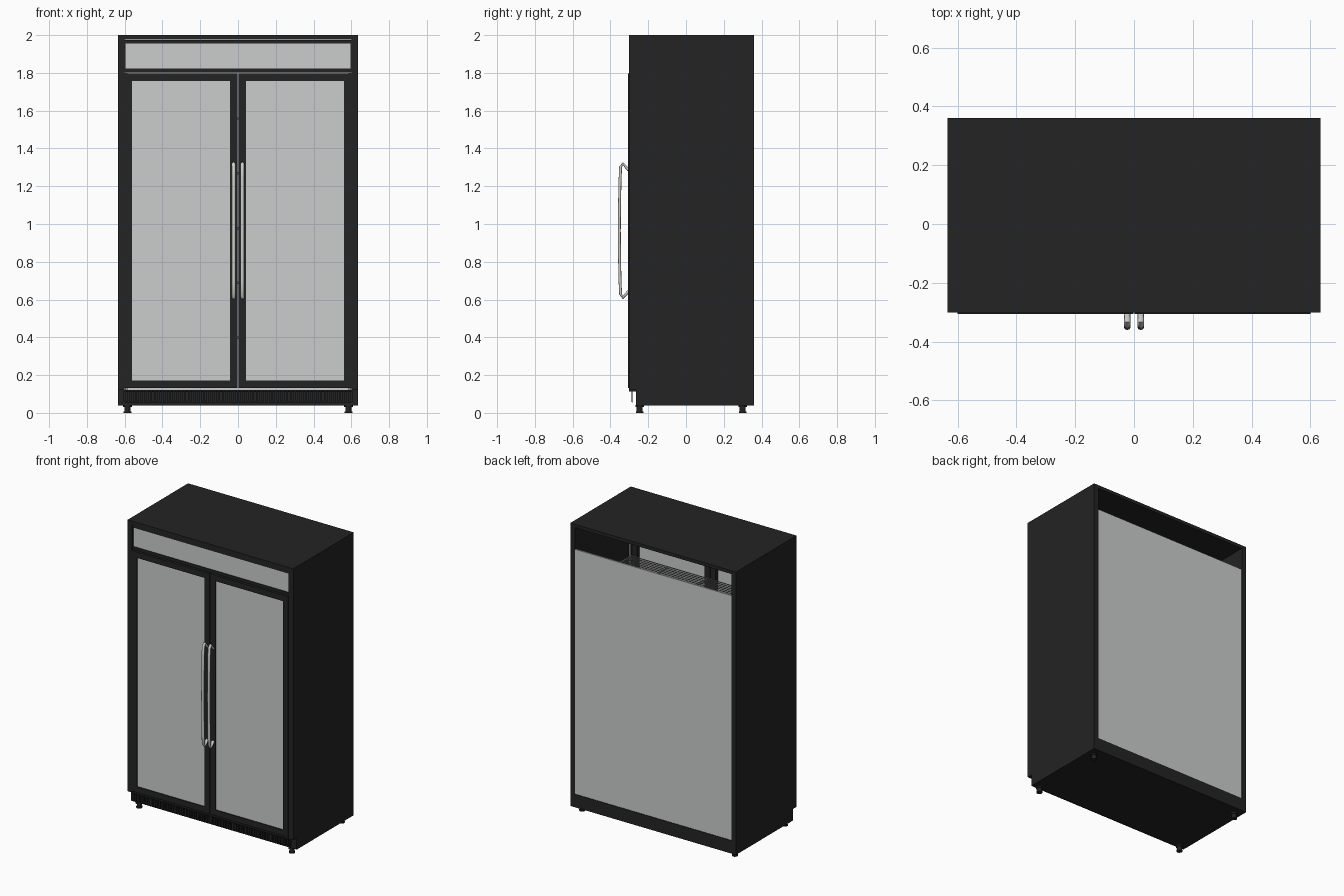
import bpy, bmesh, math
from mathutils import Vector, Matrix

if "Cube" in bpy.data.objects:
    bpy.data.objects.remove(bpy.data.objects["Cube"])


def material(name, r, g, b):
    m = bpy.data.materials.new(name)
    m.diffuse_color = (r, g, b, 1)
    m.use_nodes = True
    m.node_tree.nodes["Principled BSDF"].inputs["Base Color"].default_value = m.diffuse_color
    return m


BLACK = material("black_paint", 0.017, 0.017, 0.017)
GREY = material("pale_grey_panel", 0.6, 0.61, 0.605)
STEEL = material("brushed_steel", 0.6, 0.6, 0.58)
WIRE = material("shelf_wire", 0.3, 0.3, 0.3)


def boxes(name, spans, mat):
    """One object made from boxes given as (x0, x1, y0, y1, z0, z1)."""
    bm = bmesh.new()
    for x0, x1, y0, y1, z0, z1 in spans:
        mtx = (Matrix.Translation(((x0 + x1) / 2, (y0 + y1) / 2, (z0 + z1) / 2))
               @ Matrix.Diagonal((x1 - x0, y1 - y0, z1 - z0, 1)))
        bmesh.ops.create_cube(bm, size=1, matrix=mtx)
    return finish(name, bm, mat)


def finish(name, bm, mat):
    me = bpy.data.meshes.new(name)
    bm.to_mesh(me)
    bm.free()
    ob = bpy.data.objects.new(name, me)
    bpy.context.collection.objects.link(ob)
    me.materials.append(mat)
    return ob


def frame(x0, x1, y0, y1, z0, z1, w, h):
    """Four bars around a rectangular opening: side width w, rail height h."""
    return [(x0, x0 + w, y0, y1, z0, z1), (x1 - w, x1, y0, y1, z0, z1),
            (x0 + w, x1 - w, y0, y1, z0, z0 + h),
            (x0 + w, x1 - w, y0, y1, z1 - h, z1)]


W, IN = 0.635, 0.60          # outer and inner half width
FRONT, BACK = -0.302, 0.36

# Cabinet shell and base
boxes("cabinet_sides", [(-W, -IN, FRONT, BACK, 0.12, 2.0),
                        (IN, W, FRONT, BACK, 0.12, 2.0)], BLACK)
boxes("cabinet_top", [(-IN, IN, FRONT, BACK, 1.977, 2.0)], BLACK)
boxes("cabinet_base", [(-W, W, -0.264, BACK, 0.04, 0.12)], BLACK)
boxes("floor_lip", [(-IN, IN, FRONT, -0.264, 0.114, 0.12)], BLACK)
boxes("back_sill", [(-IN, IN, 0.35, BACK, 0.12, 0.13)], BLACK)
boxes("back_panel", [(-IN, IN, 0.346, 0.356, 0.12, 1.825)], GREY)

# Header with sign panel
boxes("header_frame", frame(-IN, IN, -0.298, -0.27, 1.803, 1.975, 0.004, 0.02), BLACK)
boxes("header_sign", [(-0.597, 0.597, -0.292, -0.284, 1.82, 1.957)], GREY)

# Two glass doors
for side, x0, x1 in (("left", -IN, -0.002), ("right", 0.002, IN)):
    boxes(side + "_door_frame",
          frame(x0, x1, -0.307, -0.265, 0.132, 1.798, 0.04, 0.04), BLACK)
    boxes(side + "_door_glass",
          [(x0 + 0.038, x1 - 0.038, -0.300, -0.292, 0.17, 1.76)], GREY)

# Bowed tube handles
profile = [(-0.304, 1.285), (-0.318, 1.302), (-0.334, 1.320), (-0.346, 1.302),
           (-0.349, 1.24), (-0.352, 1.10), (-0.353, 0.965)]
profile += [(y, 1.93 - z) for y, z in reversed(profile[:-1])]
for side, x in (("left", -0.023), ("right", 0.023)):
    bm = bmesh.new()
    rings, n = [], 12
    for i, (y, z) in enumerate(profile):
        a = Vector(profile[max(i - 1, 0)])
        b = Vector(profile[min(i + 1, len(profile) - 1)])
        t = (b - a).normalized()
        ring = []
        for k in range(n):
            ang = 2 * math.pi * k / n
            u, v = 0.0105 * math.cos(ang), 0.0075 * math.sin(ang)
            ring.append(bm.verts.new((x + u, y - t.y * v, z + t.x * v)))
        rings.append(ring)
    for r, s in zip(rings, rings[1:]):
        for k in range(n):
            bm.faces.new((r[k], r[(k + 1) % n], s[(k + 1) % n], s[k]))
    bm.faces.new(rings[0])
    bm.faces.new(rings[-1])
    bmesh.ops.recalc_face_normals(bm, faces=bm.faces)
    ob = finish(side + "_handle", bm, STEEL)
    bpy.context.view_layer.objects.active = ob
    ob.select_set(True)
    bpy.ops.object.shade_smooth_by_angle(angle=math.radians(50))
    ob.select_set(False)

# Kick grille: upright slats between two rails
slats = [(-IN + i * 0.02 - 0.006, -IN + i * 0.02 + 0.006, -0.289, -0.284, 0.058, 0.116)
         for i in range(61)]
slats += [(-IN, IN, -0.287, -0.284, z, z + 0.006) for z in (0.055, 0.11)]
boxes("kick_grille", slats, BLACK)

# Wire shelves
for s in range(5):
    z = 0.40 + s * 0.29
    wires = [(-0.59, 0.59, y, y + 0.005, z, z + 0.005)
             for y in [-0.23 + i * 0.02 for i in range(28)]]
    wires += [(x - 0.004, x + 0.004, -0.23, 0.315, z - 0.008, z)
              for x in (-0.586, -0.3, 0, 0.3, 0.586)]
    boxes("wire_shelf_%d" % (s + 1), wires, WIRE)

# Shelf posts in the corners
boxes("shelf_posts", [(x - 0.006, x + 0.006, y - 0.006, y + 0.006, 0.12, 1.80)
                      for x in (-0.592, 0.592) for y in (-0.235, 0.325)], WIRE)

# Levelling feet
for fb, y in (("front", -0.245), ("back", 0.30)):
    for side, x in (("left", -0.585), ("right", 0.585)):
        bm = bmesh.new()
        for r, z0, z1 in ((0.023, 0.03, 0.042), (0.016, 0.008, 0.03), (0.020, 0.0, 0.008)):
            bmesh.ops.create_cone(bm, cap_ends=True, segments=16, radius1=r, radius2=r,
                                  depth=z1 - z0,
                                  matrix=Matrix.Translation((x, y, (z0 + z1) / 2)))
        ob = finish("%s_%s_foot" % (fb, side), bm, BLACK)
        bpy.context.view_layer.objects.active = ob
        ob.select_set(True)
        bpy.ops.object.shade_smooth_by_angle(angle=math.radians(40))
        ob.select_set(False)
